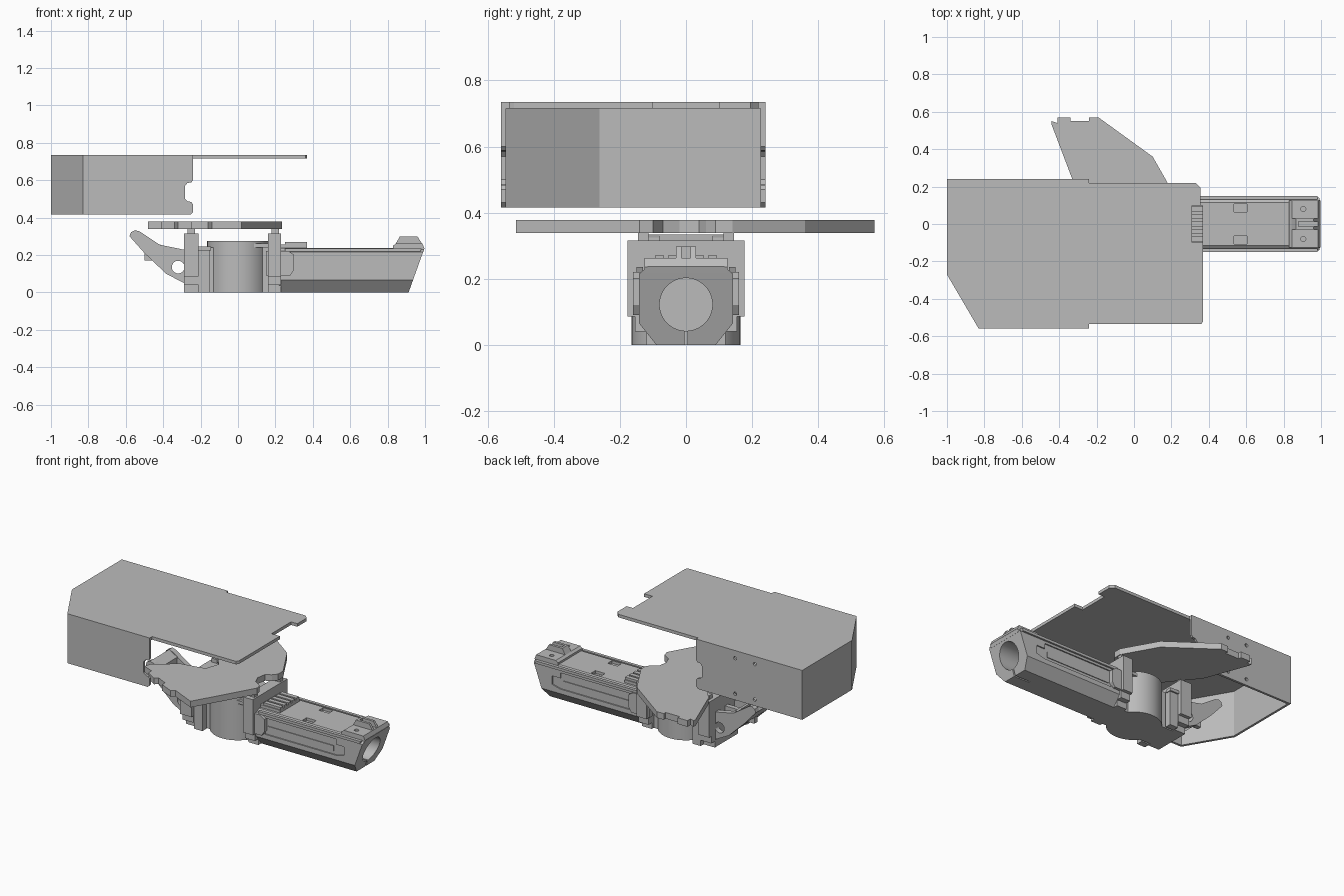
import bpy, bmesh
from math import cos, sin, pi
from mathutils import Vector

cube = bpy.data.objects.get("Cube")
if cube:
    bpy.data.objects.remove(cube)

grey = bpy.data.materials.new("plain grey")
grey.use_nodes = True
grey.diffuse_color = (0.5, 0.5, 0.5, 1)
grey.node_tree.nodes["Principled BSDF"].inputs["Base Color"].default_value = (0.5, 0.5, 0.5, 1)


def prism(name, pts, axis, lo, hi):
    """Extrude a closed outline along an axis: z takes (x,y), y takes (x,z), x takes (y,z)."""
    place = {"z": lambda a, b: (a, b, lo), "y": lambda a, b: (a, lo, b), "x": lambda a, b: (lo, a, b)}[axis]
    step = Vector([(hi - lo) * (axis == k) for k in "xyz"])
    bm = bmesh.new()
    face = bm.faces.new([bm.verts.new(place(a, b)) for a, b in pts])
    ext = bmesh.ops.extrude_face_region(bm, geom=[face])
    bmesh.ops.translate(bm, vec=step, verts=[v for v in ext["geom"] if isinstance(v, bmesh.types.BMVert)])
    bmesh.ops.recalc_face_normals(bm, faces=bm.faces)
    mesh = bpy.data.meshes.new(name)
    bm.to_mesh(mesh)
    bm.free()
    mesh.materials.append(grey)
    ob = bpy.data.objects.new(name, mesh)
    bpy.context.collection.objects.link(ob)
    return ob


def box(name, x0, x1, y0, y1, z0, z1):
    return prism(name, [(x0, y0), (x1, y0), (x1, y1), (x0, y1)], "z", z0, z1)


def disc(name, a, b, r, axis, lo, hi, n=32):
    return prism(name, [(a + r * cos(2 * pi * i / n), b + r * sin(2 * pi * i / n)) for i in range(n)], axis, lo, hi)


def cut(ob, *cutters):
    """Subtract the cutters, bake the result and remove them."""
    for c in cutters:
        c.hide_render = True
        mod = ob.modifiers.new("cut", "BOOLEAN")
        mod.operation, mod.solver, mod.object = "DIFFERENCE", "EXACT", c
    bpy.context.view_layer.update()
    mesh = bpy.data.meshes.new_from_object(ob.evaluated_get(bpy.context.evaluated_depsgraph_get()))
    ob.modifiers.clear()
    ob.data = mesh
    for c in cutters:
        bpy.data.objects.remove(c)
    return ob


def smooth(ob):
    bpy.ops.object.select_all(action="DESELECT")
    ob.select_set(True)
    bpy.context.view_layer.objects.active = ob
    bpy.ops.object.shade_smooth_by_angle()


def mirrored(half):
    return half + [(-a, b) for a, b in reversed(half)]


# Upper cover: flat top with a notched edge
prism("cover_top", [(-1, .24), (-.24, .24), (-.24, .22), (.33, .22), (.355, .195), (.355, .1), (.31, .1),
                    (.31, -.1), (.37, -.1), (.37, -.52), (.36, -.535), (-.24, -.535), (-.24, -.56),
                    (-.83, -.56), (-1, -.27)], "z", .715, .735)

# Cover walls, with a bite out of the open ends
wall = [(-.24, .72), (-.24, .6), (-.25, .588), (-.27, .585), (-.283, .57), (-.283, .5), (-.27, .487),
        (-.25, .483), (-.24, .47), (-.24, .43), (-.255, .415)]
prism("cover_front_wall", wall + [(-.83, .415), (-.83, .72)], "y", -.56, -.545)
back = prism("cover_back_wall", wall + [(-1, .415), (-1, .72)], "y", .225, .24)
cut(back, *[disc("hole_cutter", x, z, .011, "y", .2, .26, 12) for x in (-.52, -.66) for z in (.455, .685)])
box("cover_end_wall", -1, -.985, -.27, .24, .415, .72)
prism("cover_slanted_wall", [(-1, -.27), (-.83, -.56), (-.815, -.552), (-.985, -.262)], "z", .415, .72)

# Winged slab between cover and body
prism("winged_slab", [(-.44, .55), (-.41, .54), (-.41, .57), (-.34, .57), (-.34, .55), (-.24, .55), (-.24, .57),
                      (-.19, .57), (.1, .36), (.225, .14), (.225, .09), (.2, .06), (.165, .04), (.155, -.02),
                      (.175, -.07), (.225, -.1), (.235, -.14), (.02, -.515), (-.14, -.44), (-.16, -.46),
                      (-.25, -.42), (-.25, -.39), (-.32, -.355), (-.34, -.375), (-.41, -.33), (-.41, -.3),
                      (-.48, -.27), (-.47, -.23), (-.33, -.12), (-.17, -.09), (-.14, 0), (-.2, .08),
                      (-.33, .24), (-.44, .53)], "z", .338, .378)

# Central body: upright drum between two flanges
smooth(disc("body_drum", 0, 0, .165, "z", 0, .275, 48))
box("body_core", -.21, .17, -.1, .1, 0, .24)
flange = mirrored([(.12, 0), (.12, .04), (.155, .04), (.155, .085), (.177, .085), (.177, .315)])
prism("rear_flange", flange, "x", -.29, -.21)
prism("front_flange", flange, "x", .16, .23)
for s, side in ((1, "back"), (-1, "front")):
    for x in (-.27, .18):
        box("flange_peg_" + side, x, x + .04, s * .13 - .016, s * .13 + .016, .31, .34)
    box("rear_bracket_" + side, -.21, -.15, s * .13 - .02, s * .13 + .02, 0, .24)
    box("rear_bracket_lip_" + side, -.21, -.145, s * .14 - .02, s * .14 + .02, .225, .245)
    prism("side_clamp_" + side, [(.15, .09), (.28, .09), (.3, .12), (.3, .2), (.27, .22), (.15, .22)],
          "y", s * .13, s * .16)
    box("clamp_pin_" + side, .08, .16, s * .13 - .01, s * .13 + .01, .24, .26)

# Rear lever: two pierced cheeks joined by webs
lever = [(-.58, .3), (-.572, .322), (-.55, .333), (-.525, .325), (-.42, .255), (-.25, .22), (-.25, .04),
         (-.29, .05), (-.385, .1), (-.5, .21)]
for s, side in ((1, "back"), (-1, "front")):
    cheek = prism("lever_cheek_" + side, lever, "y", s * .08, s * .115)
    cut(cheek, disc("pin_cutter", -.32, .135, .034, "y", -.2, .2))
prism("lever_tip_web", [(-.58, .3), (-.55, .333), (-.49, .3), (-.5, .21)], "y", -.085, .085)
prism("lever_middle_web", [(-.45, .165), (-.43, .26), (-.4, .25), (-.42, .135)], "y", -.085, .085)
prism("lever_base_web", [(-.29, .05), (-.29, .22), (-.25, .22), (-.25, .04)], "y", -.085, .085)
box("lever_rib", -.5, -.28, -.015, .015, .17, .23)

# Fore-end: faceted shell with a bore, lower slit and raked nose
shell = prism("foreend_shell", mirrored([(.09, 0), (.142, .065), (.142, .215), (.115, .237)]), "x", .22, 1.02)
rake = prism("rake_cutter", [(.905, -.02), (1.009, .27), (1.2, .27), (1.2, -.02)], "y", -.3, .3)
bore = disc("bore_cutter", 0, .122, .08, "x", .3, 1.2, 40)
slit = box("slit_cutter", .8, 1.2, -.005, .005, -.05, .08)
notches = [box("notch_cutter", .535, .605, s * .085 - .022, s * .085 + .022, .22, .26) for s in (1, -1)]
panels = [prism("panel_cutter", [(.29, .095), (.8, .095), (.86, .11), (.86, .165), (.8, .165), (.8, .2), (.29, .2)],
                "y", s * .134, s * .16) for s in (1, -1)]
cut(shell, rake, bore, slit, *notches, *panels)
smooth(shell)

# Edge rails along the fore-end
for s, side in ((1, "back"), (-1, "front")):
    prism("edge_rail_" + side, [(.25, .218), (.975, .218), (.982, .235), (.25, .235)], "y", s * .13, s * .15)
    prism("side_strip_" + side, [(.31, .115), (.78, .115), (.78, .15), (.31, .15)], "y", s * .13, s * .139)

# Nose sight block with slot and screw holes
nose = prism("nose_block", [(.83, .23), (.83, .25), (.845, .262), (.985, .262), (.997, .235), (.99, .215),
                            (.95, .215)], "y", -.125, .125)
cut(nose, *[disc("screw_cutter", .905, s * .08, .014, "z", .245, .3, 16) for s in (1, -1)])
for s, side in ((1, "back"), (-1, "front")):
    prism("nose_ridge_" + side, [(.84, .255), (.865, .298), (.96, .298), (.99, .25)], "y", s * .014, s * .03)
prism("nose_ridge_bridge", [(.84, .255), (.865, .298), (.88, .298), (.88, .255)], "y", -.014, .014)

# Short slotted rail over the joint
box("joint_rail_base", .23, .37, -.1, .1, .23, .255)
for i in range(5):
    y = -.08 + i * .04
    box("joint_rail_slat", .25, .37, y - .014, y + .014, .25, .27)
